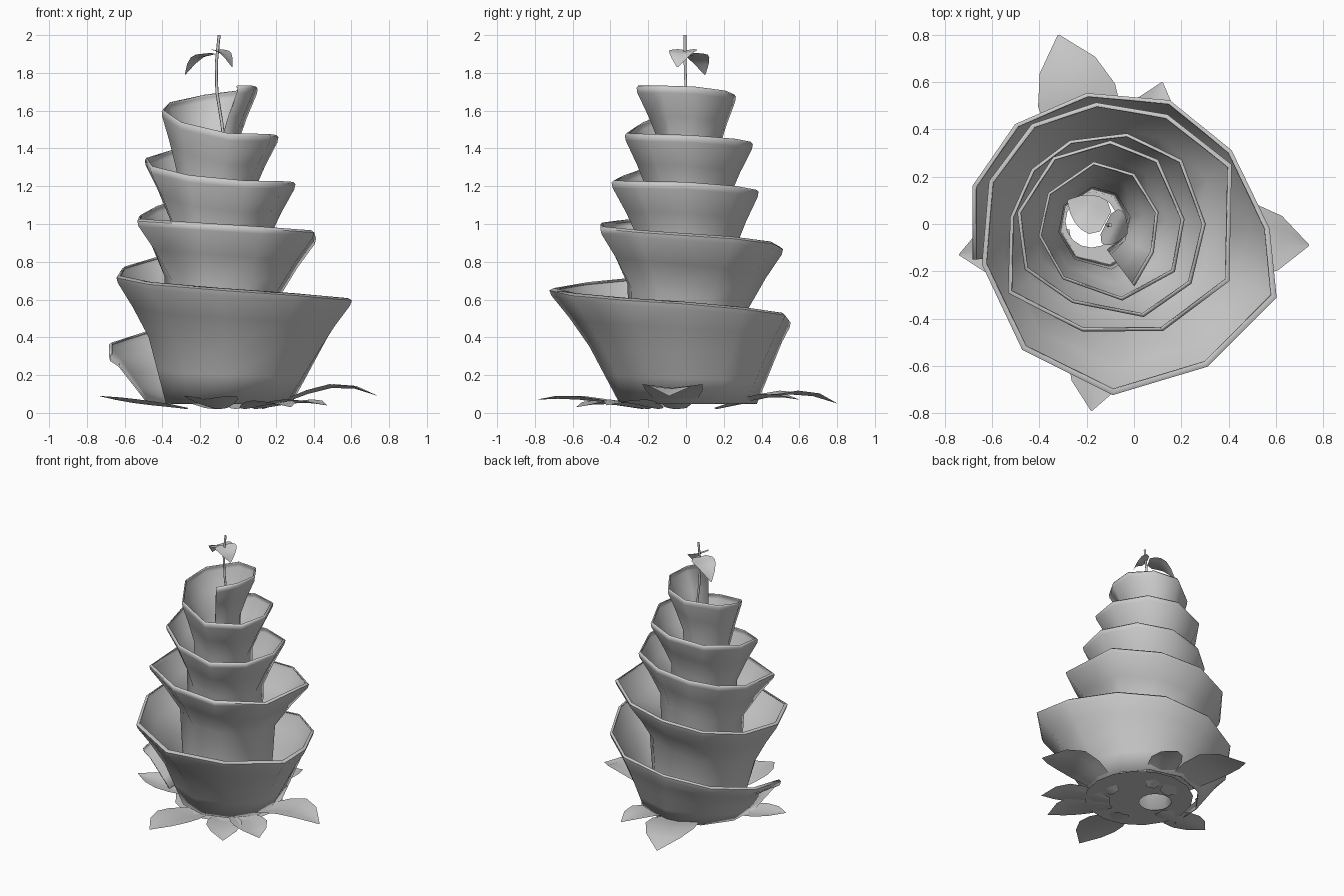
import bpy, math
from mathutils import Vector

if "Cube" in bpy.data.objects:
    bpy.data.objects.remove(bpy.data.objects["Cube"])


def make_mesh(name, verts, faces, thick=0.0, angle=50):
    me = bpy.data.meshes.new(name)
    me.from_pydata([tuple(v) for v in verts], [], faces)
    me.update()
    ob = bpy.data.objects.new(name, me)
    bpy.context.collection.objects.link(ob)
    if thick:
        m = ob.modifiers.new("thickness", 'SOLIDIFY')
        m.thickness = thick
        m.offset = 0
    bpy.ops.object.select_all(action='DESELECT')
    ob.select_set(True)
    bpy.context.view_layer.objects.active = ob
    bpy.ops.object.shade_smooth_by_angle(angle=math.radians(angle))
    return ob


def grid_faces(rows, cols):
    return [(i * cols + j, i * cols + j + 1, (i + 1) * cols + j + 1, (i + 1) * cols + j)
            for i in range(rows - 1) for j in range(cols - 1)]


# spiral petal: rim path in plan, winding inward and upward
RIM = [(-.68, -.15), (-.68, .16), (-.5, .42), (-.2, .55), (.15, .52), (.41, .31), (.57, -.02),
       (.6, -.31), (.31, -.6), (-.09, -.72), (-.47, -.53), (-.64, -.17),
       (-.61, .18), (-.43, .42), (-.16, .51), (.14, .46), (.41, .25), (.4, -.24), (.12, -.45),
       (-.22, -.45), (-.53, -.29), (-.52, .03), (-.43, .23), (-.27, .35), (-.03, .38), (.2, .27),
       (.3, 0), (.24, -.25), (.04, -.39), (-.26, -.33), (-.46, -.19), (-.49, .05), (-.34, .28),
       (-.1, .35), (.1, .27), (.21, .02), (.17, -.2), (-.05, -.32), (-.3, -.23), (-.4, -.05),
       (-.36, .13), (-.17, .26), (0, .21), (.1, .05), (.08, -.12), (0, -.26)]
# rim height at each quarter turn
HEIGHT = [.34, .5, .585, .66, .74, .88, .95, 1.0, 1.04, 1.17, 1.22, 1.23,
          1.34, 1.43, 1.47, 1.48, 1.62, 1.69, 1.73, 1.73]
verts, turned, last = [], 0.0, None
for x, y in RIM:
    a = math.atan2(y, x + .13)
    if last is None:
        turned = math.pi - (a % (2 * math.pi))
    else:
        turned += (last - a) % (2 * math.pi)
    last = a
    q = turned / (math.pi / 2)
    k = max(0, min(len(HEIGHT) - 2, math.floor(q)))
    z = HEIGHT[k] + (HEIGHT[k + 1] - HEIGHT[k]) * min(q - k, 1)
    u = max(0, min(1, q / 19))
    r = .37 - .25 * u + .07 * max(0, 1 - 10 * u)
    foot = Vector((-.05 - .12 * u + r * math.cos(a), -.02 + .02 * u + r * math.sin(a), .05))
    rim = Vector((x, y, z))
    h = z - .05
    drop = min(.32, .5 * h)
    inset = .5 + .36 * max(0, min(1, (h - .55) / .3))

    def at(f, d):
        p = rim.lerp(foot, f)
        p.z = z - d
        return p
    verts += [at(.06, 0), at(.0, .01), at(.03, .035), at(inset * .5, drop * .5), at(inset, drop),
              at(inset + (1 - inset) * .5, drop + (h - drop) * .5), foot]
make_mesh("spiral_petal", verts, grid_faces(len(RIM), 7), .008, 60)

# base ring joining the petal feet
n = 16
verts = []
for rad, cx, cy in ((.37, -.06, -.02), (.11, -.18, .01)):
    verts += [(cx + rad * math.cos(2 * math.pi * i / n), cy + rad * math.sin(2 * math.pi * i / n), .04)
              for i in range(n)]
make_mesh("base_ring", verts, [(i, n + i, n + (i + 1) % n, (i + 1) % n) for i in range(n)])


# leaves: arched, folded along the midrib
def leaf(name, start, tip, width, arch, fold, shape):
    s, t = Vector(start), Vector(tip)
    side = (t - s).cross(Vector((0, 0, 1))).normalized()
    v = []
    for i, w in enumerate(shape):
        f = i / (len(shape) - 1)
        mid = s.lerp(t, f) + Vector((0, 0, arch * math.sin(math.pi * f ** 1.4)))
        for c in (-1, -.5, 0, .5, 1):
            v.append(mid + side * c * w * width / 2 + Vector((0, 0, fold * abs(c) * w)))
    make_mesh(name, v, grid_faces(len(shape), 5))


LEAF = (.3, .7, .95, 1, .72, .02)
for i, (tx, ty, w, tz, arch) in enumerate([
        (-.32, .80, .34, .05, .06), (.12, .60, .22, .07, .03), (.74, -.09, .32, .09, .07),
        (.47, -.42, .24, .04, .02), (.28, -.58, .24, .03, .02), (-.18, -.79, .28, .07, .02),
        (-.74, -.13, .24, .09, -.01)]):
    d = Vector((tx + .07, ty + .03, 0)).normalized() * .2
    leaf(f"base_leaf_{i + 1}", (d.x - .07, d.y - .03, .02), (tx, ty, tz), w, arch, .02, LEAF)

# thin stem rising out of the top
cu = bpy.data.curves.new("stem", 'CURVE')
cu.dimensions = '3D'
cu.bevel_depth = .008
cu.bevel_resolution = 1
cu.use_fill_caps = True
path = [(-.07, -.02, 1.4), (-.085, -.01, 1.53), (-.112, 0, 1.7), (-.115, -.005, 1.85), (-.1, -.005, 2.0)]
sp = cu.splines.new('POLY')
sp.points.add(len(path) - 1)
for p, co in zip(sp.points, path):
    p.co = (*co, 1)
bpy.context.collection.objects.link(bpy.data.objects.new("stem", cu))

# two heart-shaped leaves on the stem
HEART = (.6, 1, 1, .85, .55, .05)
leaf("stem_leaf_right", (-.12, 0, 1.92), (-.03, -.045, 1.83), .16, .03, .01, HEART)
leaf("stem_leaf_left", (-.12, .01, 1.9), (-.28, .1, 1.79), .16, .04, .01, HEART)
